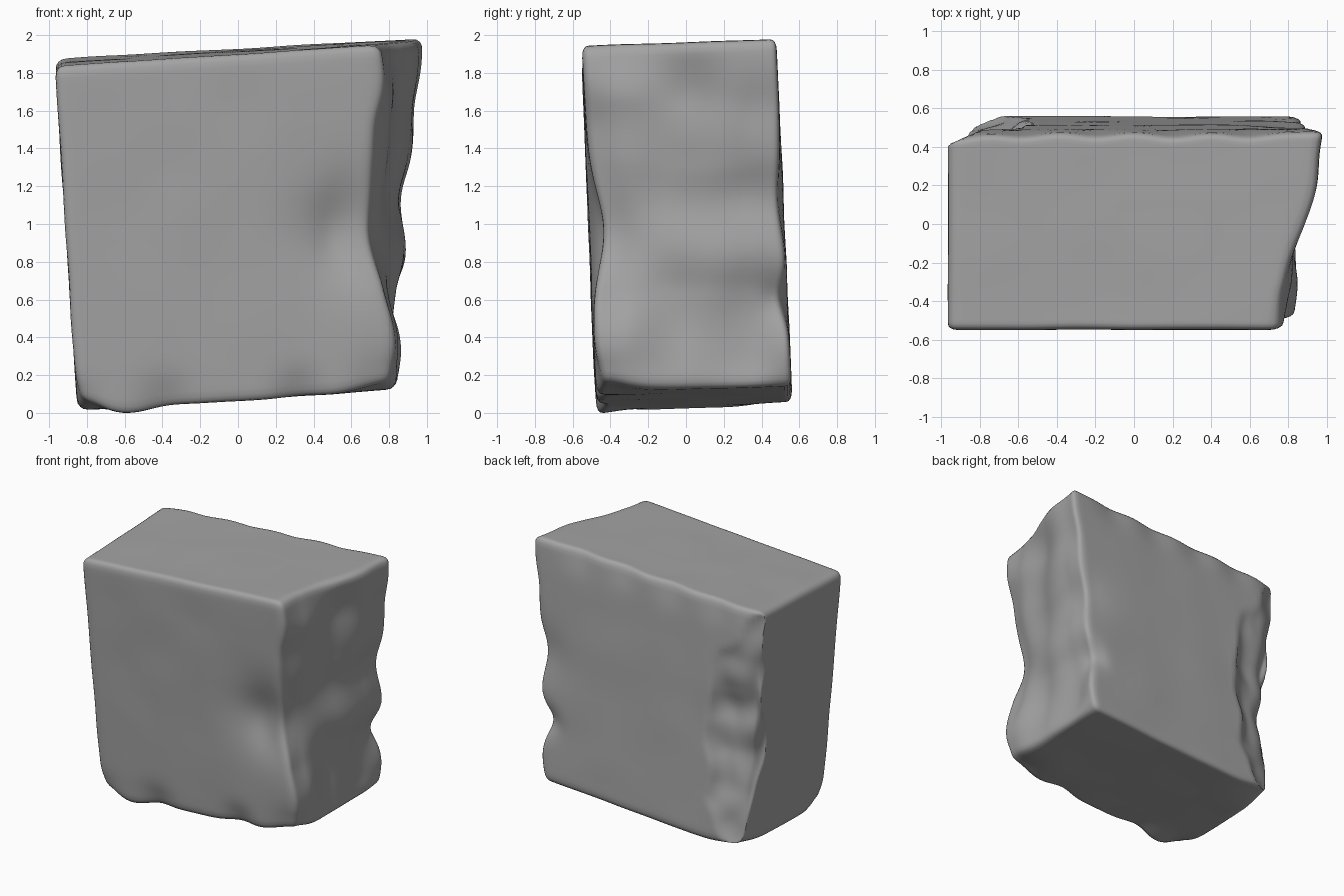
import bpy, bmesh, math
from mathutils import Vector, noise

default_cube = bpy.data.objects.get("Cube")
if default_cube:
    bpy.data.objects.remove(default_cube, do_unlink=True)

# One plain stone colour
stone = bpy.data.materials.new("grey stone")
stone.use_nodes = True
grey = (.37, .37, .37, 1)
stone.diffuse_color = grey
shader = stone.node_tree.nodes["Principled BSDF"]
shader.inputs["Base Color"].default_value = grey
shader.inputs["Roughness"].default_value = .9


def mix(start, end, factor):
    return start + (end - start) * factor


def leaning_block(across, depth, height):
    """Point of the leaning block; each argument runs from zero to one."""
    left = mix(-.85, -.97, height)
    right = mix(mix(.83, .74, height), mix(.84, .98, height), depth)
    front = mix(-.48, -.55, height)
    back = mix(.56, .48, height)
    bottom = mix(.03, .14, across) + .03 * depth
    top = mix(1.86, 1.97, across) + .04 * depth
    return Vector((mix(left, right, across), mix(front, back, depth), mix(bottom, top, height)))


def rounded(point, radius):
    """Round the edges of the unit cube."""
    limit = 1 - radius
    core = Vector([max(-limit, min(limit, value)) for value in point])
    offset = point - core
    if offset.length > radius:
        offset = offset.normalized() * radius
    return core + offset


chips = []


def chip(across, depth, height, radius, push):
    """Remember a soft dent centred on the leaning block."""
    chips.append((leaning_block(across, depth, height), radius, Vector(push)))


# Hollowed front edge of the broken side
chip(1, 0, .47, .42, (-.09, .02, 0))
chip(.9, 0, .47, .25, (0, .07, 0))
chip(1, 0, .8, .15, (-.03, 0, 0))

# Notches and hollow of the broken side near the back
chip(1, 1, .53, .22, (-.035, -.03, 0))
chip(1, 1, .25, .12, (-.04, -.04, 0))
chip(1, .8, .25, .2, (-.05, 0, 0))

# Knocked lower edge
chip(0, 0, 0, .14, (.02, .02, .06))
chip(0, 1, 0, .2, (.02, 0, .04))
chip(1, 0, 0, .18, (-.02, .03, .05))
chip(.28, 0, 0, .14, (0, .04, .01))
chip(.7, 0, 0, .13, (0, .04, .01))
chip(.17, 0, 0, .16, (0, 0, -.03))

# Worn upper back edge
chip(0, 1, 1, .16, (0, -.04, 0))
for across in (.2, .4, .6, .8):
    chip(across, 1, 1, .14, (0, -.025, 0))

split = Vector((-.42, .9, 0)).normalized()


def split_corner(spot, height):
    """Slice the back left corner to an uneven flat, deepest in the middle."""
    corner = leaning_block(0, 1, height)
    bite = .16 * math.sin(math.pi * mix(.1, .95, height))
    bite *= 1 + .5 * noise.noise(spot * 4)
    excess = (spot - corner).dot(split) + bite
    return split * max(0, excess)


def weathered(corner):
    """Round, lean, roughen and chip one point of the cube."""
    unit = (rounded(corner, .06) + Vector((1, 1, 1))) / 2
    spot = leaning_block(*unit)
    result = spot - split_corner(spot, unit.z)
    # Uneven broken side, fading into the flat faces
    broken = max(0, mix(-2, 1, unit.x))
    result.x += .05 * broken * noise.noise(spot * 3)
    for centre, radius, push in chips:
        distance = (spot - centre).length / radius
        result += push * math.exp(-distance * distance)
    return result + noise.noise_vector(spot * 3) * .005


# Stone block from a finely divided cube
bm = bmesh.new()
bmesh.ops.create_cube(bm, size=2)
bmesh.ops.subdivide_edges(bm, edges=bm.edges[:], cuts=55, use_grid_fill=True)
for vert in bm.verts:
    vert.co = weathered(vert.co)
bmesh.ops.recalc_face_normals(bm, faces=bm.faces[:])
lowest = min(vert.co.z for vert in bm.verts)
bmesh.ops.translate(bm, verts=bm.verts[:], vec=(0, 0, -lowest))
mesh = bpy.data.meshes.new("stone_block")
bm.to_mesh(mesh)
bm.free()
mesh.materials.append(stone)

block = bpy.data.objects.new("stone_block", mesh)
bpy.context.collection.objects.link(block)
bpy.context.view_layer.objects.active = block
block.select_set(True)
bpy.ops.object.shade_smooth_by_angle(angle=math.radians(50))
